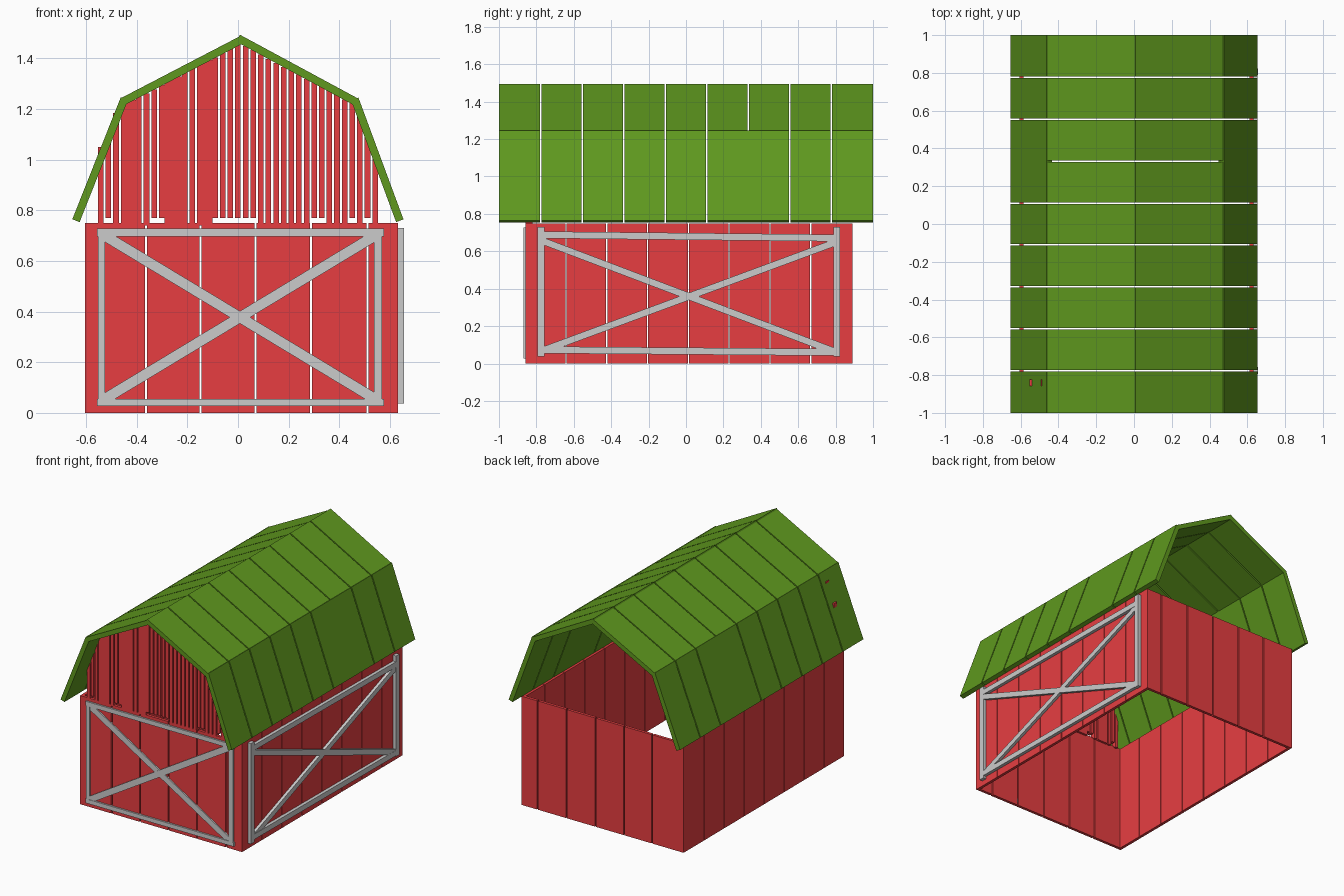
import bpy, bmesh, math, random
from mathutils import Vector, Matrix

if "Cube" in bpy.data.objects:
    bpy.data.objects.remove(bpy.data.objects["Cube"])

random.seed(4)


def material(name, rgb):
    m = bpy.data.materials.new(name)
    m.diffuse_color = (*rgb, 1)
    m.use_nodes = True
    m.node_tree.nodes["Principled BSDF"].inputs["Base Color"].default_value = m.diffuse_color
    return m


RED = material("barn_red", (0.8, 0.048, 0.053))
GREEN = material("roof_green", (0.115, 0.318, 0.013))


def make(name, boxes, mat=None):
    """One object from a list of (transform, size) boxes."""
    bm = bmesh.new()
    for matrix, size in boxes:
        bmesh.ops.create_cube(bm, size=1, matrix=matrix @ Matrix.Diagonal((*size, 1)))
    me = bpy.data.meshes.new(name)
    bm.to_mesh(me)
    bm.free()
    ob = bpy.data.objects.new(name, me)
    bpy.context.collection.objects.link(ob)
    if mat:
        me.materials.append(mat)
    return ob


def box(x0, x1, y0, y1, z0, z1):
    c = Vector((x0 + x1, y0 + y1, z0 + z1)) / 2
    return Matrix.Translation(c), (x1 - x0, y1 - y0, z1 - z0)


def beam(a, b, width, depth, normal):
    """Board from a to b; depth is measured along normal."""
    a, b, n = Vector(a), Vector(b), Vector(normal)
    u = (b - a).normalized()
    rot = Matrix((u, n.cross(u), n)).transposed().to_4x4()
    return Matrix.Translation((a + b) / 2) @ rot, ((b - a).length, width, depth)


# Plank walls, open at top and bottom
H, T = 0.75, 0.02
cuts = [-0.605, -0.363, -0.149, 0.069, 0.289, 0.511, 0.632]
for name, y in (("front_wall", -0.858), ("back_wall", 0.87)):
    make(name, [box(a + 0.004 * (i > 0), b - 0.004 * (i < 5), y, y + T, 0, H)
                for i, (a, b) in enumerate(zip(cuts, cuts[1:]))], RED)
pitch = 1.745 / 8
for name, x in (("left_wall", -0.605), ("right_wall", 0.612)):
    make(name, [box(x, x + T, -0.857 + i * pitch, -0.857 + (i + 1) * pitch - 0.006, 0, H)
                for i in range(8)], RED)

# Front cross-braced trim
F = (0, -1, 0)


def front(x0, z0, x1, z1, w, d):
    return beam((x0, -0.858, z0), (x1, -0.858, z1), w, d, F)


make("front_trim", [
    front(-0.557, 0.713, 0.576, 0.713, 0.031, 0.024),
    front(-0.557, 0.041, 0.576, 0.041, 0.029, 0.024),
    front(-0.539, 0.03, -0.539, 0.725, 0.028, 0.022),
    front(0.553, 0.03, 0.553, 0.725, 0.032, 0.022),
    front(-0.535, 0.05, 0.55, 0.705, 0.042, 0.018),
    front(-0.535, 0.705, 0.55, 0.05, 0.042, 0.016)])

# Right side cross-braced trim
R = (1, 0, 0)


def side(y0, z0, y1, z1, w, d):
    return beam((0.642, y0, z0), (0.642, y1, z1), w, d, R)


make("right_trim", [
    side(-0.79, 0.688, 0.82, 0.671, 0.037, 0.025),
    side(-0.79, 0.073, 0.82, 0.06, 0.037, 0.025),
    side(-0.776, 0.037, -0.776, 0.73, 0.038, 0.027),
    side(0.806, 0.037, 0.806, 0.73, 0.036, 0.027),
    side(-0.765, 0.655, 0.81, 0.058, 0.037, 0.022),
    side(-0.765, 0.07, 0.81, 0.652, 0.037, 0.02)])

# Gambrel roof in strips; the lower slopes each have one closed seam
ridge = (0.015, 1.474)
strip = 2 / 9


def slope(name, p, q, double=None):
    boxes = []
    for i in range(9):
        y0 = -1 + i * strip + (0.004 if i else 0)
        y1 = -1 + (i + 1) * strip - (0.004 if i < 8 else 0)
        if i == double:
            y1 += 0.008
        ym = (y0 + y1) / 2
        d = (Vector(q) - Vector(p)).normalized()
        boxes.append(beam((p[0], ym, p[1]), (q[0], ym, q[1]),
                          y1 - y0, 0.031, (-d.y, 0, d.x)))
    make(name, boxes, GREEN)


slope("upper_left_roof", (-0.454, 1.23), ridge)
slope("upper_right_roof", (0.0, 1.48), (0.463, 1.23))
slope("lower_left_roof", (-0.64, 0.759), (-0.449, 1.24), 5)
slope("lower_right_roof", (0.461, 1.24), (0.639, 0.759), 5)


# Front gable of narrow slats reaching up to the roof
def roof_z(x):
    d = abs(x - 0.008)
    if d < 0.455:
        return 1.463 - d * 0.526
    return 1.235 - (d - 0.455) * 2.6


slats = []
short = {1, 7, 8, 15, 16, 17, 18, 19, 20, 28, 29, 33, 35}
for i in range(37):
    x = -0.542 + i * 0.0301
    w = 0.038 if i in (4, 9, 10, 14) else 0.022
    top = roof_z(x) - random.uniform(0, 0.008)
    if i in (0, 2):
        top = (1.05, 0, 1.185)[i]
    slats.append(box(x - w / 2, x + w / 2, -0.858, -0.822, 0.77 if i in short else 0.74, top))
make("gable_slats", slats, RED)
